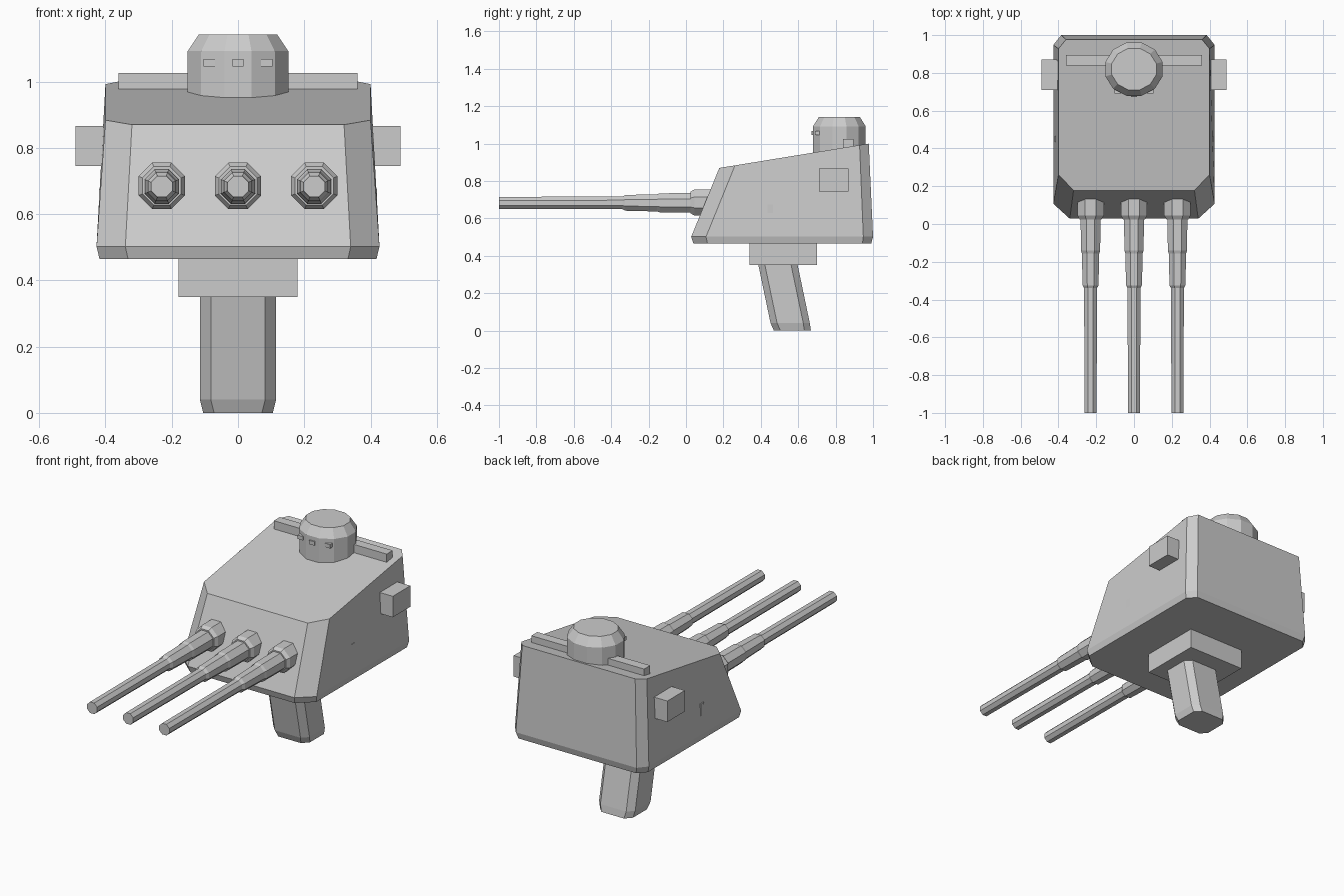
import bpy, bmesh, math

cube = bpy.data.objects.get("Cube")
if cube:
    bpy.data.objects.remove(cube, do_unlink=True)

grey = bpy.data.materials.new("plain grey")
grey.use_nodes = True
colour = (0.6, 0.6, 0.6, 1)
grey.diffuse_color = colour
grey.node_tree.nodes["Principled BSDF"].inputs["Base Color"].default_value = colour


def loft(name, loops):
    """Skin matching closed loops and cap both ends."""
    bm = bmesh.new()
    rings = [[bm.verts.new(p) for p in loop] for loop in loops]
    for a, b in zip(rings, rings[1:]):
        for i in range(len(a)):
            j = (i + 1) % len(a)
            bm.faces.new((a[i], a[j], b[j], b[i]))
    bm.faces.new(rings[0])
    bm.faces.new(rings[-1])
    bmesh.ops.recalc_face_normals(bm, faces=bm.faces)
    mesh = bpy.data.meshes.new(name)
    bm.to_mesh(mesh)
    bm.free()
    mesh.materials.append(grey)
    obj = bpy.data.objects.new(name, mesh)
    bpy.context.collection.objects.link(obj)
    return obj


def box(name, x, y, z):
    return loft(name, [[(x[0], y[0], h), (x[1], y[0], h), (x[1], y[1], h), (x[0], y[1], h)]
                       for h in z])


def chamfered(side, front, back, front_x, front_y, back_x, back_y, height):
    """Eight-cornered outline; height gives z from y."""
    half = [(front_x, front), (side, front_y), (side, back_y), (back_x, back)]
    outline = half + [(-x, y) for x, y in reversed(half)]
    return [(x, y, height(y)) for x, y in outline]


def roof(y):
    return 0.87 + (y - 0.18) * 0.163


# Armoured hull with a sloping roof
loft("hull", [
    chamfered(0.418, 0.04, 0.99, 0.332, 0.115, 0.375, 0.943, lambda y: 0.465),
    chamfered(0.427, 0.028, 1.0, 0.34, 0.107, 0.385, 0.948, lambda y: 0.502),
    chamfered(0.4, 0.178, 0.977, 0.32, 0.262, 0.36, 0.928, roof),
])

# Mounting block and slanted post
box("mounting_block", (-0.18, 0.18), (0.34, 0.7), (0.35, 0.48))
loft("support_post", [
    chamfered(w, f, b, w - 0.033, f + 0.035, w - 0.033, b - 0.035, lambda y, z=z: z)
    for w, f, b, z in [(0.105, 0.47, 0.668, 0), (0.115, 0.452, 0.662, 0.04),
                       (0.115, 0.385, 0.595, 0.36)]])


def octagon(x, y, z, apothem):
    r = apothem / math.cos(math.pi / 8)
    angles = [math.pi / 8 + i * math.pi / 4 for i in range(8)]
    return [(x + r * math.cos(a), y, z + r * math.sin(a)) for a in angles]


# Three guns, each a stepped barrel in a collar
collar = [(0.2, 0.07), (0.045, 0.07), (0.025, 0.058)]
barrel = [(0.1, 0.053), (-0.14, 0.051), (-0.155, 0.046), (-0.325, 0.042),
          (-0.34, 0.034), (-1, 0.032)]
for place, x in (("right", -0.23), ("middle", 0), ("left", 0.23)):
    loft(place + "_gun_collar", [octagon(x, y, 0.685, r) for y, r in collar])
    loft(place + "_gun_barrel", [octagon(x, y, 0.683, r) for y, r in barrel])


def cupola_ring(r, z):
    angles = [math.pi / 12 + i * math.pi / 6 for i in range(12)]
    return [(r * math.cos(a), 0.82 + 0.93 * r * math.sin(a), z) for a in angles]


# Commander's cupola with three vision slits
loft("cupola", [cupola_ring(r, z) for r, z in
                [(0.157, 0.94), (0.157, 1.092), (0.122, 1.142)]])
for place, x, y in (("right", -0.087, 0.69), ("middle", 0, 0.672), ("left", 0.087, 0.69)):
    box(place + "_vision_slit", (x - 0.017, x + 0.017), (y, y + 0.03), (1.046, 1.068))

# Rangefinder bar across the roof
box("rangefinder_bar", (-0.36, 0.36), (0.84, 0.895), (0.95, 1.025))

# Side boxes and small side plates
for place, s in (("left", 1), ("right", -1)):
    box(place + "_side_box", (s * 0.38, s * 0.49), (0.71, 0.87), (0.745, 0.866))
    box(place + "_side_plate", (s * 0.4, s * 0.42), (0.435, 0.465), (0.6, 0.675))
